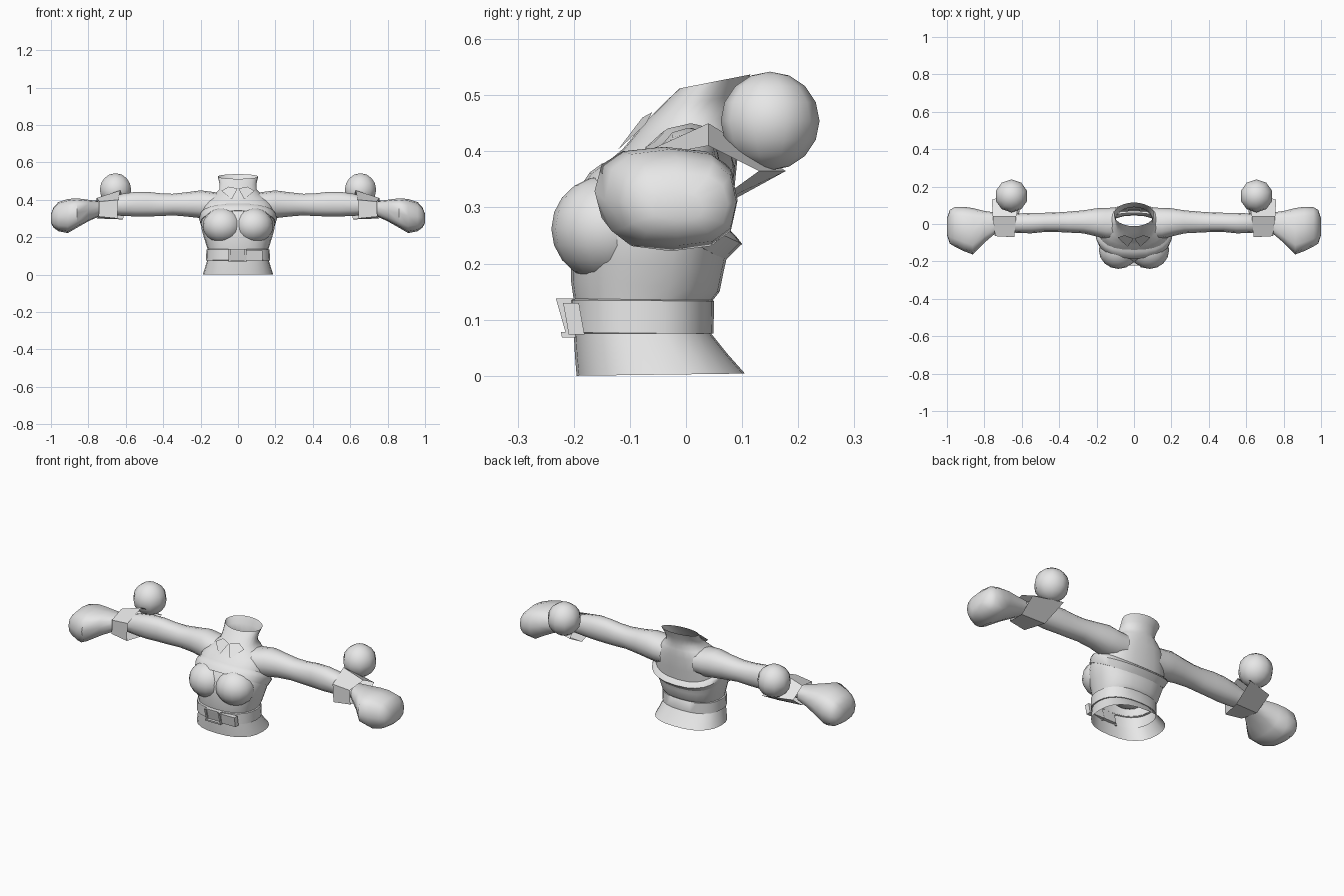
import bpy, bmesh, math
from mathutils import Vector

old = bpy.data.objects.get("Cube")
if old:
    bpy.data.objects.remove(old, do_unlink=True)

grey = bpy.data.materials.new("plain grey")
grey.use_nodes = True
COL = (0.8, 0.8, 0.8, 1)
grey.diffuse_color = COL
grey.node_tree.nodes["Principled BSDF"].inputs["Base Color"].default_value = COL


def finish(name, bm, angle=50):
    bmesh.ops.recalc_face_normals(bm, faces=bm.faces)
    me = bpy.data.meshes.new(name)
    bm.to_mesh(me)
    bm.free()
    me.materials.append(grey)
    ob = bpy.data.objects.new(name, me)
    bpy.context.collection.objects.link(ob)
    bpy.ops.object.select_all(action='DESELECT')
    ob.select_set(True)
    bpy.context.view_layer.objects.active = ob
    if angle:
        bpy.ops.object.shade_smooth_by_angle(angle=math.radians(angle))
    return ob


def loft(name, rings, cap=False, angle=50):
    """Skin a list of closed point rings."""
    bm = bmesh.new()
    rows = [[bm.verts.new(p) for p in r] for r in rings]
    for a, b in zip(rows, rows[1:]):
        for i in range(len(a)):
            j = (i + 1) % len(a)
            bm.faces.new((a[i], a[j], b[j], b[i]))
    if cap:
        bm.faces.new(rows[-1])
    return finish(name, bm, angle)


def oval(n, power):
    """Unit rounded-square outline."""
    for i in range(n):
        a = 2 * math.pi * i / n
        c, s = math.cos(a), math.sin(a)
        yield (math.copysign(abs(c) ** (2 / power), c),
               math.copysign(abs(s) ** (2 / power), s))


def level(hw, yf, yb, zf, zb, n=24, power=2.4):
    """Body ring, tilted from zf at the front to zb at the back."""
    return [(hw * u, (yf + yb) / 2 + (yb - yf) / 2 * v,
             (zf + zb) / 2 + (zb - zf) / 2 * v) for u, v in oval(n, power)]


def slice_x(s, x, y0, y1, z0, z1, n=12, power=2.2):
    """Limb ring across the x axis, on side s."""
    return [(s * x, (y0 + y1) / 2 + (y1 - y0) / 2 * u,
             (z0 + z1) / 2 + (z1 - z0) / 2 * v) for u, v in oval(n, power)]


def ball(name, centre, radii, seg=12, rows=8):
    bm = bmesh.new()
    bmesh.ops.create_uvsphere(bm, u_segments=seg, v_segments=rows, radius=1)
    for v in bm.verts:
        v.co = Vector([c + r * k for c, r, k in zip(centre, radii, v.co)])
    return finish(name, bm, 60)


# Torso: flared hem, waist and chest, open at the bottom
loft("hem", [level(.188, -.195, .105, 0, .004), level(.176, -.198, .073, .037, .04),
             level(.165, -.2, .045, .075, .075)])
loft("belt", [level(.165, -.2, .045, .075, .075), level(.171, -.205, .049, .077, .075),
              level(.169, -.207, .05, .135, .133), level(.16, -.2, .048, .138, .135)])
loft("bodice", [level(.162, -.2, .048, .135, .135), level(.17, -.205, .06, .17, .15),
                level(.183, -.205, .068, .21, .19), level(.195, -.205, .075, .27, .22),
                level(.197, -.19, .08, .32, .235), level(.192, -.16, .08, .36, .25)])

# Upper chest and neck, open at the top
loft("upper_chest_and_neck", [
    level(.19, -.155, .075, .36, .23), level(.188, -.135, .085, .385, .32),
    level(.165, -.112, .092, .405, .39), level(.125, -.095, .092, .425, .435),
    level(.1, -.075, .09, .45, .46, power=2.1), level(.1, -.045, .1, .48, .5, power=2),
    level(.108, -.012, .115, .512, .537, power=2)])

# Rolled band over the bust, sloping down to the back
loft("chest_band", [level(.185, -.12, .075, .385, .262), level(.203, -.15, .088, .378, .25),
                    level(.208, -.172, .1, .362, .235), level(.2, -.185, .07, .342, .206),
                    level(.185, -.17, .06, .338, .21)])

# Belt buckle: square frame with a strap end
def box(name, x0, x1, y0, y1, z0, z1, lean=0.0):
    bm = bmesh.new()
    bmesh.ops.create_cube(bm, size=1)
    for v in bm.verts:
        v.co = Vector((x0 + (x1 - x0) * (v.co.x + .5), y0 + (y1 - y0) * (v.co.y + .5)
                       - lean * v.co.z, z0 + (z1 - z0) * (v.co.z + .5)))
    return finish(name, bm, 0)


for z in (.068, .128):
    box("buckle_bar", -.05, .045, -.222, -.2, z, z + .01, .002)
for x in (-.05, .035):
    box("buckle_side", x, x + .01, -.222, -.2, .068, .138, .02)
box("buckle_plate", -.04, .036, -.214, -.19, .076, .13, .014)
box("strap_end", .04, .13, -.214, -.186, .074, .13, .01)

for s, side in ((1, "left"), (-1, "right")):
    ball(side + "_bust", (s * .083, -.14, .262), (.105, .1, .095), 16, 10)

    # Collar flap
    bm = bmesh.new()
    vs = [bm.verts.new((s * x, y, z)) for x, y, z in
          ((.002, -.078, .46), (.034, -.122, .402), (.088, -.072, .448), (.05, -.06, .47))]
    bm.faces.new(vs)
    finish(side + "_collar_flap", bm, 0)

    # Sleeve from shoulder to wrist
    arm = [(.1, -.085, .088, .3, .437), (.15, -.08, .086, .295, .444),
           (.2, -.067, .084, .302, .45), (.27, -.05, .073, .31, .441),
           (.35, -.046, .066, .317, .432), (.41, -.043, .062, .313, .434),
           (.48, -.043, .06, .311, .442), (.55, -.05, .06, .311, .442),
           (.62, -.048, .056, .314, .432), (.69, -.042, .05, .32, .405),
           (.76, -.04, .05, .322, .39)]
    loft(side + "_arm", [slice_x(s, *r) for r in arm], angle=60)

    # Wide angular cuff with a point trailing to the back
    inner = ((.64, -.07, .4), (.63, .04, .45), (.6, .178, .365), (.615, .05, .295),
             (.645, -.07, .3))
    outer = ((.742, -.065, .39), (.755, .04, .41), (.76, .13, .365), (.755, .04, .3),
             (.745, -.062, .31))
    loft(side + "_cuff", [[(s * x, y, z) for x, y, z in r] for r in (inner, outer)], angle=0)

    # Closed mitten hand
    hand = [(.735, -.045, .06, .315, .392), (.8, -.1, .07, .285, .4),
            (.862, -.163, .085, .25, .408), (.91, -.145, .092, .222, .404),
            (.96, -.12, .09, .232, .388), (.985, -.105, .075, .25, .362),
            (1.0, -.06, .03, .275, .325)]
    loft(side + "_hand", [slice_x(s, *r, power=2.7) for r in hand], cap=True)

    # Round ornament above the cuff
    ball(side + "_cuff_ball", (s * .655, .15, .454), (.088, .088, .088), 10, 8)
